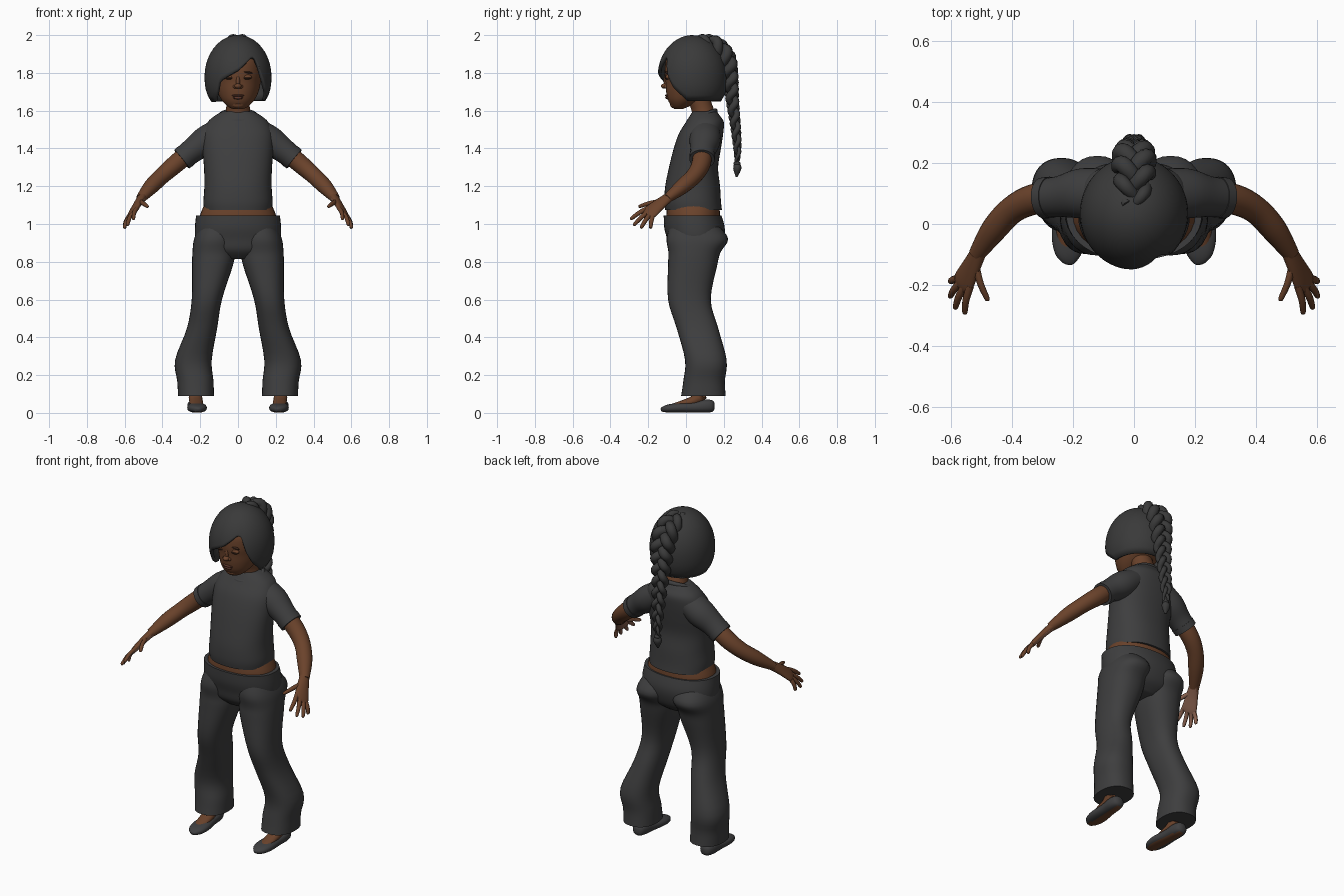
import bpy, bmesh, math
from mathutils import Vector, Matrix

cube = bpy.data.objects.get("Cube")
if cube:
    bpy.data.objects.remove(cube, do_unlink=True)


def material(name, rgb):
    m = bpy.data.materials.new(name)
    m.use_nodes = True
    m.diffuse_color = (*rgb, 1)
    bsdf = next(n for n in m.node_tree.nodes if n.type == 'BSDF_PRINCIPLED')
    bsdf.inputs["Base Color"].default_value = (*rgb, 1)
    bsdf.inputs["Roughness"].default_value = 0.8
    return m


CLOTH = material("charcoal cloth", (.048, .048, .049))
HAIR = material("dark hair", (.042, .042, .042))
SHOE = material("shoe grey", (.05, .05, .052))
SKIN = material("brown skin", (.145, .055, .024))
PALM = material("palm skin", (.27, .13, .085))
LIPS = material("lip brown", (.11, .038, .024))
LASH = material("eye brown", (.05, .022, .013))


def finish(name, bm, mats, rule=None, angle=50):
    """Turn a bmesh into a smooth-shaded object; rule(face) picks its material."""
    bmesh.ops.recalc_face_normals(bm, faces=bm.faces)
    bm.normal_update()
    for f in bm.faces:
        f.material_index = rule(f) if rule else 0
    me = bpy.data.meshes.new(name)
    bm.to_mesh(me)
    bm.free()
    ob = bpy.data.objects.new(name, me)
    bpy.context.collection.objects.link(ob)
    for m in mats:
        me.materials.append(m)
    bpy.context.view_layer.objects.active = ob
    bpy.ops.object.select_all(action='DESELECT')
    ob.select_set(True)
    bpy.ops.object.shade_smooth_by_angle(angle=math.radians(angle))
    return ob


def spline(keys, sub):
    """Smooth in-between keys, passing through every key."""
    out = []
    for i in range(len(keys) - 1):
        quad = [keys[max(i - 1, 0)], keys[i], keys[i + 1], keys[min(i + 2, len(keys) - 1)]]
        for j in range(sub):
            t = j / sub
            out.append([b + t / 2 * (c - a + t * (2 * a - 5 * b + 4 * c - d + t * (3 * (b - c) + d - a)))
                        for a, b, c, d in zip(*quad)])
    return out + [list(keys[-1])]


def loft(name, keys, mats, sides=32, sub=4, power=2, follow=None, mirror=1, rule=None):
    """Skin rings (x, y, z, half width, half depth); follow gives rings square to the path."""
    rings = spline(keys, sub) if sub > 1 else keys
    bm = bmesh.new()
    loops = []
    for i, (x, y, z, a, b) in enumerate(rings):
        u, v = Vector((1, 0, 0)), Vector((0, 1, 0))
        if follow:
            t = Vector(rings[min(i + 1, len(rings) - 1)][:3]) - Vector(rings[max(i - 1, 0)][:3])
            u = t.cross(Vector(follow)).normalized()
            v = u.cross(t).normalized()
        loop = []
        for k in range(sides):
            w = math.tau * k / sides
            c, s = math.cos(w), math.sin(w)
            p = (Vector((x, y, z)) + u * a * math.copysign(abs(c) ** (2 / power), c)
                 + v * b * math.copysign(abs(s) ** (2 / power), s))
            loop.append(bm.verts.new((p.x * mirror, p.y, p.z)))
        loops.append(loop)
    for lo, hi in zip(loops, loops[1:]):
        for k in range(sides):
            n = (k + 1) % sides
            bm.faces.new((lo[k], lo[n], hi[n], hi[k]))
    bm.faces.new(loops[0])
    bm.faces.new(loops[-1])
    return finish(name, bm, mats, rule)


def blob(name, loc, scale, mat, tilt=0):
    bm = bmesh.new()
    bmesh.ops.create_uvsphere(bm, u_segments=20, v_segments=12, radius=1)
    bm.transform(Matrix.Translation(loc) @ Matrix.Rotation(tilt, 4, 'Y') @ Matrix.Diagonal((*scale, 1)))
    return finish(name, bm, [mat])


# Shirt, bare waist and trouser seat
loft("shirt_body", [(0, .04, 1.075, .18, .15), (0, .035, 1.12, .183, .15), (0, .035, 1.2, .178, .145),
                    (0, .04, 1.3, .18, .13), (0, .06, 1.4, .188, .125), (0, .08, 1.48, .186, .117),
                    (0, .1, 1.54, .16, .1), (0, .1, 1.575, .12, .078), (0, .1, 1.595, .085, .065)],
     [CLOTH], sides=40, power=2.3)
loft("waist", [(0, .038, 1, .205, .14), (0, .038, 1.05, .2, .142), (0, .038, 1.12, .17, .135)], [SKIN], power=2.2)
loft("trouser_seat", [(0, .035, 1.045, .222, .153), (0, .045, .98, .228, .16), (0, .05, .92, .225, .15),
                      (0, .045, .86, .2, .13), (0, .04, .815, .1, .08)], [CLOTH], sides=40, power=2.2)
bpy.ops.mesh.primitive_torus_add(major_radius=.086, minor_radius=.013, major_segments=40, minor_segments=10,
                                 location=(0, .085, 1.572), rotation=(.38, 0, 0))
collar = bpy.context.object
collar.name = "collar"
collar.scale = (1.08, .88, 1)
collar.data.materials.append(CLOTH)
bpy.ops.object.shade_smooth()

# Neck and head
loft("neck", [(0, .1, 1.53, .085, .07), (0, .09, 1.6, .064, .06), (0, .06, 1.68, .062, .062), (0, .05, 1.74, .06, .06)],
     [SKIN])
loft("head", [(0, -.04, 1.608, .025, .02), (0, -.03, 1.622, .053, .045), (0, -.008, 1.655, .086, .087),
              (0, .02, 1.7, .109, .125), (0, .03, 1.75, .12, .138), (0, .035, 1.8, .128, .148),
              (0, .035, 1.87, .122, .138), (0, .035, 1.93, .08, .09)], [SKIN], sides=40)
blob("nose", (0, -.112, 1.73), (.019, .021, .014), SKIN)
blob("nose_bridge", (0, -.103, 1.755), (.011, .015, .035), SKIN)
blob("upper_lip", (0, -.098, 1.68), (.032, .013, .007), LIPS)
blob("lower_lip", (0, -.096, 1.668), (.026, .014, .008), LIPS)
blob("chin", (0, -.064, 1.633), (.035, .02, .02), SKIN)

for side, s in (("left", 1), ("right", -1)):
    # Face features
    blob(side + "_nostril", (s * .016, -.105, 1.727), (.011, .012, .01), SKIN)
    blob(side + "_eyelid", (s * .048, -.096, 1.778), (.026, .013, .013), SKIN)
    blob(side + "_eye", (s * .048, -.099, 1.772), (.021, .013, .007), LASH)
    blob(side + "_brow", (s * .05, -.1, 1.803), (.029, .01, .005), LASH, s * .12)

    # Sleeve with cuff
    loft(side + "_sleeve", [(.09, .1, 1.495, .08, .07), (.17, .1, 1.44, .082, .078), (.24, .09, 1.39, .068, .066),
                            (.295, .085, 1.345, .064, .06)], [CLOTH], follow=(0, 0, 1), mirror=s)
    loft(side + "_cuff", [(.272, .087, 1.364, .068, .065), (.298, .085, 1.343, .067, .063)],
         [CLOTH], sub=1, follow=(0, 0, 1), mirror=s)

    # Arm
    loft(side + "_arm", [(.25, .088, 1.385, .052, .05), (.33, .08, 1.318, .05, .049), (.4, .045, 1.257, .045, .044),
                         (.46, -.02, 1.198, .042, .04), (.515, -.1, 1.135, .027, .024)],
         [SKIN], sides=20, follow=(0, 0, 1), mirror=s)

    # Hand: palm, four fingers and thumb, lighter on the inside
    back = (.76, -.2, .62)
    inner = Vector((-s * back[0], -back[1], -back[2]))

    def palm_rule(f):
        return int(f.normal.dot(inner) > .6)

    loft(side + "_hand", [(.505, -.085, 1.146, .027, .023), (.532, -.14, 1.105, .036, .019),
                          (.557, -.19, 1.062, .044, .016), (.564, -.208, 1.046, .036, .011)],
         [SKIN, PALM], sides=20, follow=back, mirror=s, rule=palm_rule)
    spread = Vector((.64, .37, -.67))
    tips = {"index": (.555, -.295, 1.025), "middle": (.587, -.278, .993),
            "ring": (.604, -.24, .978), "little": (.602, -.188, .977)}
    digits = [(n, Vector((.557, -.19, 1.062)) + spread * (.022 * i - .033), Vector(t))
              for i, (n, t) in enumerate(tips.items())]
    digits.append(("thumb", Vector((.518, -.135, 1.12)), Vector((.478, -.252, 1.092))))
    for n, base, tip in digits:
        mid = base.lerp(tip, .5) + Vector(back) * .006
        loft(f"{side}_{n}_finger", [(*base, .013, .012), (*mid, .012, .011), (*base.lerp(tip, .92), .009, .009),
                                    (*tip, .003, .003)], [SKIN, PALM], sides=10, follow=back, mirror=s, rule=palm_rule)

    # Flared trouser leg
    loft(side + "_trouser_leg", [(.105, .045, .99, .1, .13), (.12, .06, .92, .113, .163), (.128, .045, .85, .113, .138),
                                 (.135, .035, .78, .108, .13), (.165, .018, .6, .08, .113), (.19, .06, .45, .08, .11),
                                 (.236, .105, .28, .097, .11), (.226, .096, .17, .096, .11), (.222, .092, .09, .095, .118)],
         [CLOTH], power=2.3, mirror=s)

    # Foot and slipper with a bare sole
    loft(side + "_foot", [(.217, -.07, .035, .03, .014), (.22, -.01, .05, .036, .02), (.223, .05, .068, .036, .03),
                          (.228, .085, .11, .036, .036), (.232, .095, .2, .036, .036)],
         [SKIN], sides=20, follow=(0, .5, 1), mirror=s)
    loft(side + "_shoe", [(.225, .152, .036, .012, .014), (.225, .14, .036, .032, .03), (.225, .1, .036, .043, .035),
                          (.222, .04, .03, .044, .029), (.217, -.04, .027, .052, .026), (.214, -.095, .023, .044, .021),
                          (.212, -.125, .018, .022, .013), (.212, -.133, .016, .006, .005)],
         [SHOE, SKIN], sides=24, power=2.4, follow=(0, 0, 1), mirror=s,
         rule=lambda f: int(f.normal.z < -.85 and abs(f.calc_center_median().x) < .235))

# Bobbed hair: a cap whose lower edge sweeps across the forehead
EDGE = [(-180, 1.65), (-80, 1.645), (-58, 1.645), (-42, 1.69), (-34, 1.755), (0, 1.812), (28, 1.885),
        (36, 1.875), (44, 1.79), (56, 1.72), (80, 1.65), (180, 1.65)]


def hair_edge(deg):
    for (a, za), (b, zb) in zip(EDGE, EDGE[1:]):
        if deg <= b:
            return za + (zb - za) * (deg - a) / (b - a)
    return EDGE[-1][1]


bm = bmesh.new()
COLS, ROWS = 72, 18
top = bm.verts.new((0, .03, 2))
grid = []
for c in range(COLS):
    deg = -180 + 360 * c / COLS
    w = math.radians(deg)
    col = []
    for r in range(1, ROWS + 1):
        z = 2 - (2 - hair_edge(deg)) * (r / ROWS) ** 1.7
        t = (z - 1.78) / .22
        f = math.sqrt(1 - t * t) if t > 0 else math.sqrt(1 - (-t * 1.1) ** 2.5)
        col.append(bm.verts.new((.177 * f * math.sin(w), .035 - .185 * f * math.cos(w), z)))
    grid.append(col)
for c in range(COLS):
    a, b = grid[c], grid[(c + 1) % COLS]
    bm.faces.new((top, a[0], b[0]))
    for r in range(ROWS - 1):
        bm.faces.new((a[r], a[r + 1], b[r + 1], b[r]))
hair = finish("hair_cap", bm, [HAIR], angle=60)
shell = hair.modifiers.new("thickness", 'SOLIDIFY')
shell.thickness = .018
shell.offset = -1

# Three-strand braid from the crown down the back: path of (y, z, half width)
path = spline([(.06, 1.975, .035), (.15, 1.95, .058), (.212, 1.88, .062), (.232, 1.78, .054), (.245, 1.66, .043),
               (.262, 1.52, .034), (.272, 1.4, .026), (.27, 1.32, .014)], 20)
for k in range(3):
    strand, run = [], 0
    for i, (y, z, w) in enumerate(path):
        j = max(i, 1)
        d = Vector((path[j][0] - path[j - 1][0], path[j][1] - path[j - 1][1]))
        run += d.length if i else 0
        d.normalize()
        phase = math.tau * (run / .2 + k / 3)
        out = .4 * w * math.sin(2 * phase)
        strand.append((w * .75 * math.sin(phase), y - d.y * out, z + d.x * out, w * .46, w * .46))
    loft(f"braid_strand_{k + 1}", strand, [HAIR], sides=10, sub=1, follow=(1, 0, 0))
blob("braid_tie", (0, .27, 1.32), (.02, .02, .012), HAIR)
loft("braid_tail", [(0, .27, 1.325, .012, .012), (0, .272, 1.295, .025, .022), (0, .268, 1.25, .006, .005)],
     [HAIR], sides=12)
